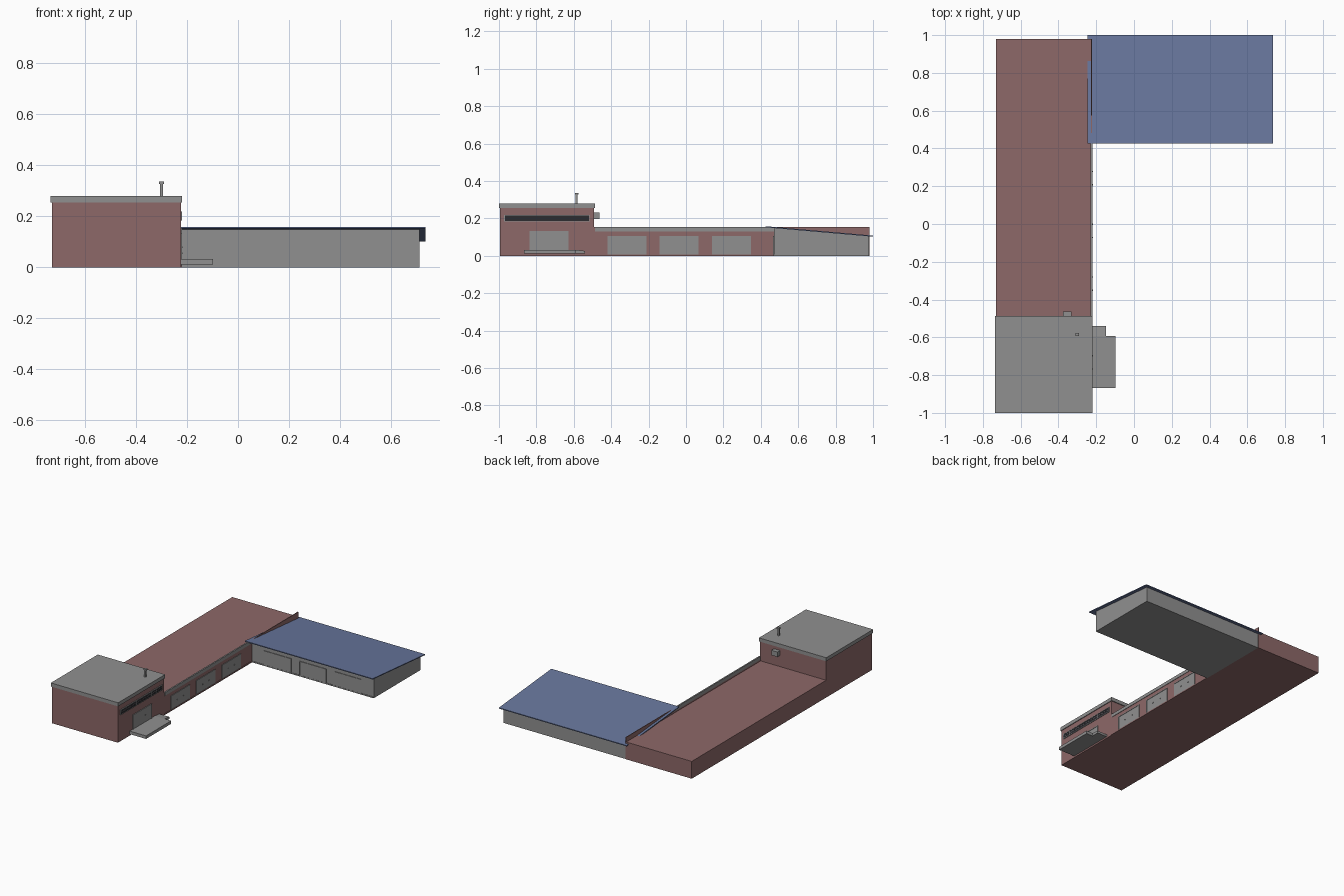
import bpy, bmesh

if "Cube" in bpy.data.objects:
    bpy.data.objects.remove(bpy.data.objects["Cube"])


def material(name, rgb):
    m = bpy.data.materials.new(name)
    m.diffuse_color = (*rgb, 1)
    m.use_nodes = True
    m.node_tree.nodes["Principled BSDF"].inputs["Base Color"].default_value = m.diffuse_color
    return m


RED = material("brick_red", (0.27, 0.14, 0.14))
BLUE = material("roof_blue", (0.14, 0.185, 0.34))
DARK = material("dark_glass", (0.025, 0.025, 0.03))
GREY = material("mid_grey", (0.28, 0.28, 0.28))


def finish(name, bm, mat):
    bmesh.ops.recalc_face_normals(bm, faces=bm.faces)
    me = bpy.data.meshes.new(name)
    bm.to_mesh(me)
    bm.free()
    ob = bpy.data.objects.new(name, me)
    bpy.context.collection.objects.link(ob)
    me.materials.append(mat)
    return ob


def prism(name, profile, x0, x1, mat=GREY):
    """Extrude a (y, z) profile along x."""
    bm = bmesh.new()
    face = bm.faces.new([bm.verts.new((x0, y, z)) for y, z in profile])
    ext = bmesh.ops.extrude_face_region(bm, geom=[face])["geom"]
    for v in ext:
        if isinstance(v, bmesh.types.BMVert):
            v.co.x = x1
    return finish(name, bm, mat)


def box(name, x, y, z, mat=GREY):
    return prism(name, [(y[0], z[0]), (y[1], z[0]), (y[1], z[1]), (y[0], z[1])], x[0], x[1], mat)


def side_frame(name, y, z, t=0.005):
    x = (-0.224, -0.219)
    box(name, x, y, (z[1] - t, z[1]))
    box(name, x, (y[0], y[0] + t), (z[0], z[1] - t))
    box(name, x, (y[1] - t, y[1]), (z[0], z[1] - t))


def side_panel(name, y, z):
    """Framed panel on the right-hand wall, with small handles."""
    box(name, (-0.224, -0.2215), y, z)
    side_frame(name + "_frame", y, z)
    ym, h = (y[0] + y[1]) / 2, z[0] + (z[1] - z[0]) * 0.45
    for d in (-0.035, 0.035):
        box(name + "_handle", (-0.222, -0.218), (ym + d - 0.003, ym + d + 0.003), (h, h + 0.006))


def front_panel(name, x, z, t=0.006):
    """Framed panel on the front wall of the annex."""
    box(name, x, (0.468, 0.475), z)
    box(name + "_frame", x, (0.466, 0.472), (z[1] - t, z[1]))
    for a in (x[0], x[1] - t):
        box(name + "_frame", (a, a + t), (0.466, 0.472), (z[0], z[1] - t))


# Tall front block with flat roof slab
box("tall_block", (-0.73, -0.224), (-0.995, -0.492), (0, 0.255), RED)
box("tall_roof", (-0.735, -0.219), (-1.0, -0.486), (0.255, 0.28))

# Long wing with a thin parapet along its right side
box("long_wing", (-0.73, -0.223), (-0.492, 0.98), (0, 0.12), RED)
box("parapet", (-0.228, -0.223), (-0.492, 0.98), (0.12, 0.153), RED)
box("parapet_band", (-0.23, -0.22), (-0.486, 0.47), (0.131, 0.154))
box("long_wing_plinth", (-0.224, -0.219), (-0.486, 0.47), (0, 0.008), RED)
for i in range(3):
    y = -0.42 + i * 0.279
    side_panel("wing_panel", (y, y + 0.209), (0.008, 0.105))

# Annex with sloping single-pitch roof
prism("annex_walls", [(0.47, 0), (0.978, 0), (0.978, 0.104), (0.47, 0.149)], -0.223, 0.713)
prism("annex_roof", [(0.425, 0.152), (1.0, 0.102), (1.0, 0.108), (0.425, 0.158)], -0.245, 0.735, BLUE)
box("annex_plinth", (-0.22, 0.713), (0.467, 0.471), (0, 0.008))
for i in range(3):
    x = -0.127 + i * 0.267
    front_panel("annex_panel", (x, x + 0.208), (0.008, 0.105))

# Entrance door, porch slab and side ramp
side_panel("entrance_door", (-0.837, -0.628), (0.03, 0.132))
box("porch", (-0.225, -0.098), (-0.867, -0.592), (0.011, 0.032))
prism("ramp", [(-0.592, 0.011), (-0.54, 0.011), (-0.54, 0.026), (-0.592, 0.032)], -0.225, -0.148)

# High strip window with frame and thin glazing bars
box("strip_window", (-0.228, -0.221), (-0.968, -0.518), (0.187, 0.216), DARK)
side_frame("strip_frame", (-0.973, -0.513), (0.183, 0.219), 0.004)
box("strip_sill", (-0.226, -0.219), (-0.973, -0.513), (0.183, 0.187))
box("glazing_rail", (-0.225, -0.2203), (-0.968, -0.518), (0.2015, 0.2025))
for i in range(1, 8):
    y = -0.968 + i * 0.45 / 8
    box("mullion", (-0.225, -0.2203), (y - 0.0006, y + 0.0006), (0.187, 0.216))

# Roof pipe with cap and wall-mounted unit
box("roof_pipe", (-0.306, -0.295), (-0.59, -0.58), (0.275, 0.329))
box("pipe_cap", (-0.31, -0.291), (-0.594, -0.576), (0.327, 0.336))
box("wall_unit", (-0.377, -0.33), (-0.495, -0.463), (0.198, 0.232))
